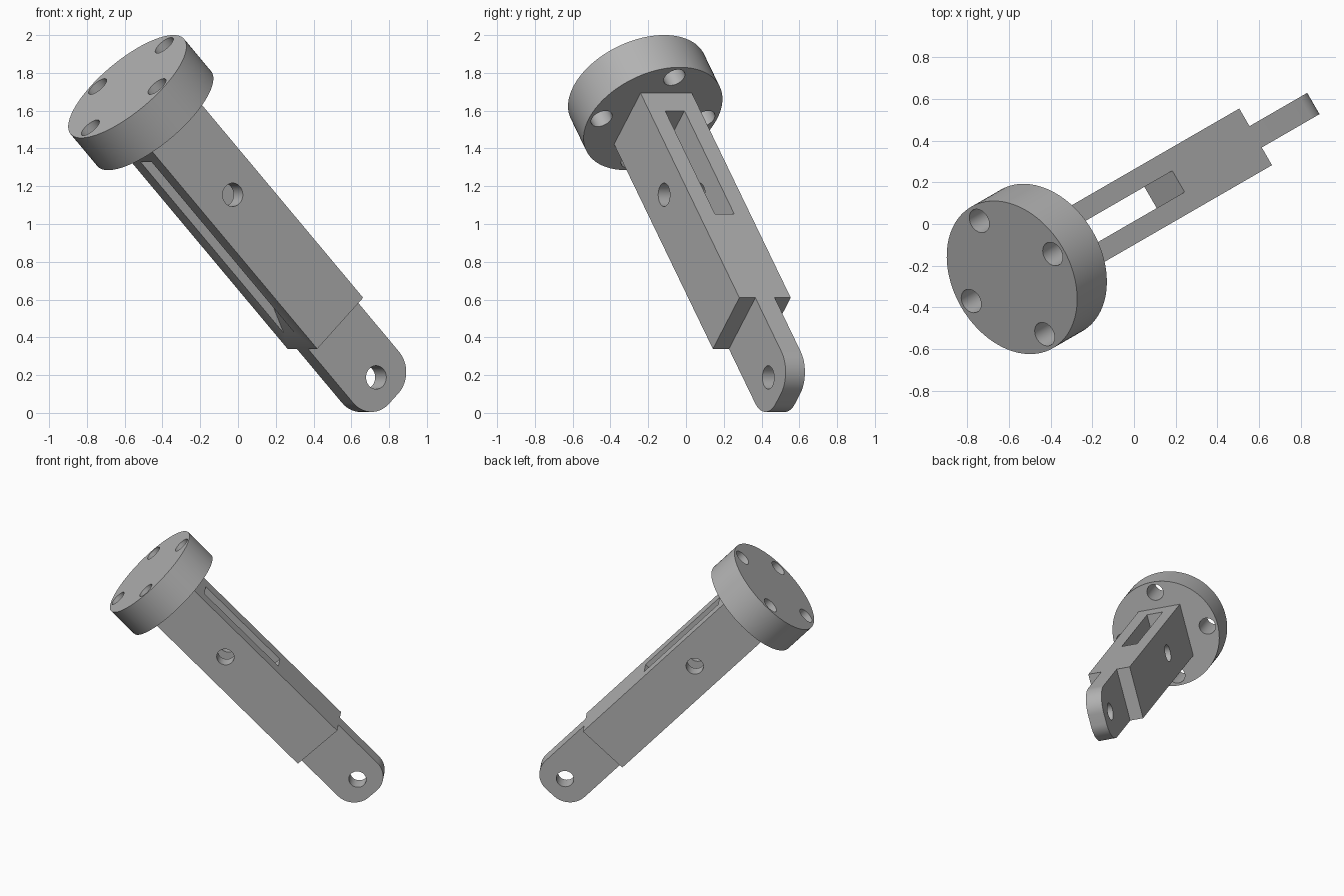
import bpy, bmesh, math
from mathutils import Matrix, Vector

cube = bpy.data.objects.get("Cube")
if cube:
    bpy.data.objects.remove(cube, do_unlink=True)

# One plain grey metal
grey = bpy.data.materials.new("plain_grey")
grey.use_nodes = True
grey.diffuse_color = (0.45, 0.45, 0.45, 1)
grey.node_tree.nodes["Principled BSDF"].inputs["Base Color"].default_value = grey.diffuse_color

# Local frame: x runs down the arm from the flange face, y across, z through its height
FRAME = (Matrix.Translation((-0.586, -0.257, 1.728))
         @ Matrix.Rotation(math.radians(30), 4, 'Z')
         @ Matrix.Rotation(math.radians(46), 4, 'Y'))
FLANGE_T, BODY_END = 0.237, 1.743
HALF_W, HALF_H = 0.157, 0.195
SLOT_W, HOLE_R = 0.059, 0.062


def finish(name, bm):
    bmesh.ops.recalc_face_normals(bm, faces=bm.faces)
    mesh = bpy.data.meshes.new(name)
    bm.to_mesh(mesh)
    bm.free()
    mesh.materials.append(grey)
    obj = bpy.data.objects.new(name, mesh)
    obj.matrix_world = FRAME
    bpy.context.collection.objects.link(obj)
    return obj


def prism(name, profile, half_width):
    """Extrude an (x, z) profile symmetrically across y."""
    bm = bmesh.new()
    face = bm.faces.new([bm.verts.new((x, -half_width, z)) for x, z in profile])
    new = bmesh.ops.extrude_face_region(bm, geom=[face])["geom"]
    bmesh.ops.translate(bm, vec=(0, 2 * half_width, 0),
                        verts=[g for g in new if isinstance(g, bmesh.types.BMVert)])
    return finish(name, bm)


def cylinder(name, centre, radius, depth, axis, segments=48):
    bm = bmesh.new()
    turn = Vector((0, 0, 1)).rotation_difference(Vector(axis)).to_matrix().to_4x4()
    bmesh.ops.create_cone(bm, cap_ends=True, segments=segments, radius1=radius,
                          radius2=radius, depth=depth,
                          matrix=Matrix.Translation(centre) @ turn)
    return finish(name, bm)


def cut(obj, cutters):
    bpy.context.view_layer.objects.active = obj
    for c in cutters:
        c.hide_render = True
        mod = obj.modifiers.new("cut", 'BOOLEAN')
        mod.operation, mod.solver, mod.object = 'DIFFERENCE', 'EXACT', c
        bpy.ops.object.modifier_apply(modifier=mod.name)
        bpy.data.objects.remove(c, do_unlink=True)


# Round mounting flange with four bolt holes
flange = cylinder("mounting_flange", (FLANGE_T / 2, 0, 0), 0.392, FLANGE_T, (1, 0, 0), 96)
cut(flange, [cylinder("bolt_cutter", (FLANGE_T / 2, y * 0.314, z * 0.314), 0.06, 1, (1, 0, 0))
             for y, z in ((1, 0), (-1, 0), (0, 1), (0, -1))])

# Arm body with a pin hole and a slot whose lower end slopes away
body = prism("arm_body", [(FLANGE_T, -HALF_H), (BODY_END, -HALF_H),
                          (BODY_END, HALF_H), (FLANGE_T, HALF_H)], HALF_W)
slot = prism("slot_cutter", [(0.367, -0.3), (1.929, -0.3), (1.127, -0.02),
                             (1.127, 0.3), (0.367, 0.3)], SLOT_W)
cut(body, [slot, cylinder("pin_cutter", (0.797, 0, 0), HOLE_R, 1, (0, 1, 0))])

# Narrow end tongue with rounded corners and a pin hole
pin_x, round_r = BODY_END + 0.398, 0.155
profile = [(BODY_END, HALF_H), (BODY_END, -HALF_H)]
for side in (-1, 1):
    for i in range(17):
        a = math.radians(90 * i / 16 if side > 0 else -90 + 90 * i / 16)
        profile.append((pin_x + round_r * math.cos(a),
                        side * (HALF_H - round_r) + round_r * math.sin(a)))
tongue = prism("end_tongue", profile, SLOT_W)
cut(tongue, [cylinder("pin_cutter", (pin_x, 0, 0), HOLE_R, 1, (0, 1, 0))])

# Smooth the round walls, keep the machined edges crisp
for obj in bpy.context.view_layer.objects:
    obj.select_set(obj in (flange, body, tongue))
bpy.context.view_layer.objects.active = body
bpy.ops.object.shade_smooth_by_angle(angle=math.radians(30))
